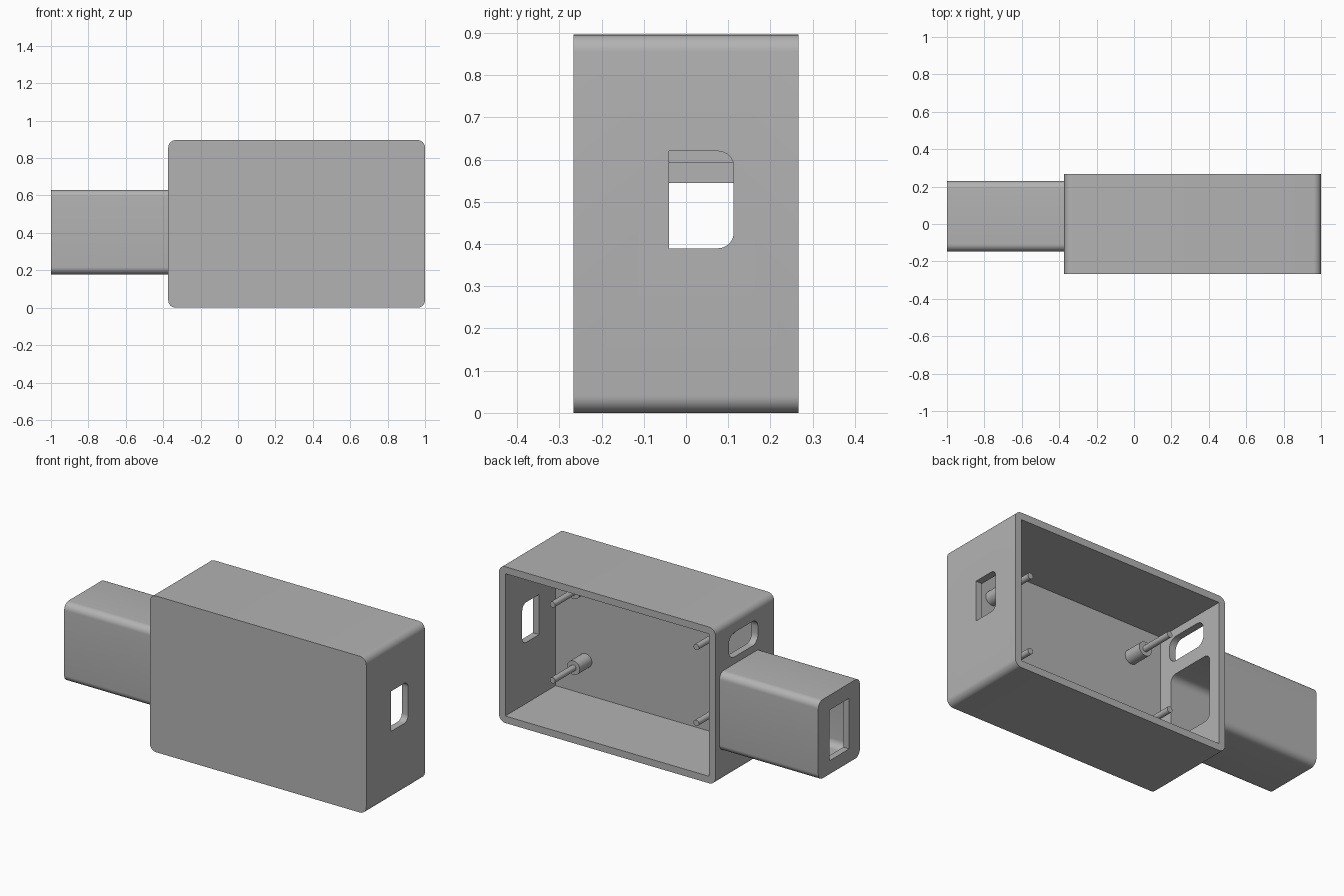
import bpy, bmesh, math
from mathutils import Matrix, Vector

cube = bpy.data.objects.get("Cube")
if cube:
    bpy.data.objects.remove(cube, do_unlink=True)

grey = bpy.data.materials.new("plain grey")
grey.use_nodes = True
GREY = (0.45, 0.45, 0.45, 1)
grey.diffuse_color = GREY
grey.node_tree.nodes["Principled BSDF"].inputs["Base Color"].default_value = GREY


def to_object(name, bm):
    bmesh.ops.recalc_face_normals(bm, faces=bm.faces)
    mesh = bpy.data.meshes.new(name)
    bm.to_mesh(mesh)
    bm.free()
    mesh.materials.append(grey)
    obj = bpy.data.objects.new(name, mesh)
    bpy.context.collection.objects.link(obj)
    return obj


def prism(name, axis, u, v, span, radii, steps=8):
    """Rounded rectangle (u, z) extruded along x or y; one radius per corner."""
    corners = [(u[0], v[0], 1, 1), (u[1], v[0], -1, 1),
               (u[1], v[1], -1, -1), (u[0], v[1], 1, -1)]
    outline = []
    for i, ((cu, cv, su, sv), r) in enumerate(zip(corners, radii)):
        if r == 0:
            outline.append((cu, cv))
            continue
        for k in range(steps + 1):
            a = math.pi * (1 + i / 2 + k / steps / 2)
            outline.append((cu + su * r + r * math.cos(a), cv + sv * r + r * math.sin(a)))
    bm = bmesh.new()
    place = (lambda p, t: (t, *p)) if axis == "x" else (lambda p, t: (p[0], t, p[1]))
    rings = [[bm.verts.new(place(p, t)) for p in outline] for t in span]
    n = len(outline)
    for ring in rings:
        bm.faces.new(ring)
    for i in range(n):
        j = (i + 1) % n
        bm.faces.new((rings[0][i], rings[0][j], rings[1][j], rings[1][i]))
    return to_object(name, bm)


def activate(obj):
    bpy.ops.object.select_all(action="DESELECT")
    obj.select_set(True)
    bpy.context.view_layer.objects.active = obj


def cut(obj, *cutters):
    activate(obj)
    for cutter in cutters:
        mod = obj.modifiers.new("cut", "BOOLEAN")
        mod.operation = "DIFFERENCE"
        mod.solver = "EXACT"
        mod.object = cutter
        bpy.ops.object.modifier_apply(modifier=mod.name)


def smooth(obj):
    activate(obj)
    bpy.ops.object.shade_smooth_by_angle(angle=math.radians(30))


def rod(name, x, z, y0, y1, radius):
    bm = bmesh.new()
    turn = Matrix.Translation(Vector((x, (y0 + y1) / 2, z))) @ Matrix.Rotation(math.pi / 2, 4, "X")
    bmesh.ops.create_cone(bm, cap_ends=True, segments=32, radius1=radius,
                          radius2=radius, depth=y1 - y0, matrix=turn)
    smooth(to_object(name, bm))


SHARP = (0,) * 4
ROUND = (0.04,) * 4
FLOOR = -0.19

# Main parts
case = prism("case", "y", (-0.373, 1), (0, 0.896), (-0.266, 0.266), ROUND)
sleeve = prism("side_sleeve", "x", (-0.147, 0.23), (0.178, 0.63), (-1, -0.373), ROUND)

# Cutters: open back, sleeve bore, sleeve end window, slot and side port
cavity = prism("cavity_cutter", "y", (-0.333, 0.96), (0.04, 0.856), (FLOOR, 0.4), SHARP)
bore = prism("bore_cutter", "x", (-0.11, 0.193), (0.215, 0.593), (-0.963, -0.3), ROUND)
window = prism("window_cutter", "x", (-0.05, 0.13), (0.255, 0.545), (-1.1, -0.9), SHARP)
slot = prism("slot_cutter", "x", (-0.12, 0.145), (0.67, 0.81), (-0.45, -0.25), (0.05,) * 4)
port = prism("port_cutter", "x", (-0.04, 0.113), (0.39, 0.62), (0.9, 1.1),
             (0, 0.037, 0.037, 0))

cut(case, cavity, bore, slot, port)
cut(sleeve, bore, window)
for helper in (cavity, bore, window, slot, port):
    bpy.data.objects.remove(helper, do_unlink=True)
smooth(case)
smooth(sleeve)

# Four board posts: a thick standoff with a thin pin
for side, x in (("right", -0.142), ("left", 0.77)):
    for level, z in (("lower", 0.235), ("upper", 0.67)):
        rod(f"{level}_{side}_standoff", x, z, FLOOR - 0.01, -0.08, 0.04)
        rod(f"{level}_{side}_pin", x, z, -0.09, 0.11, 0.017)
